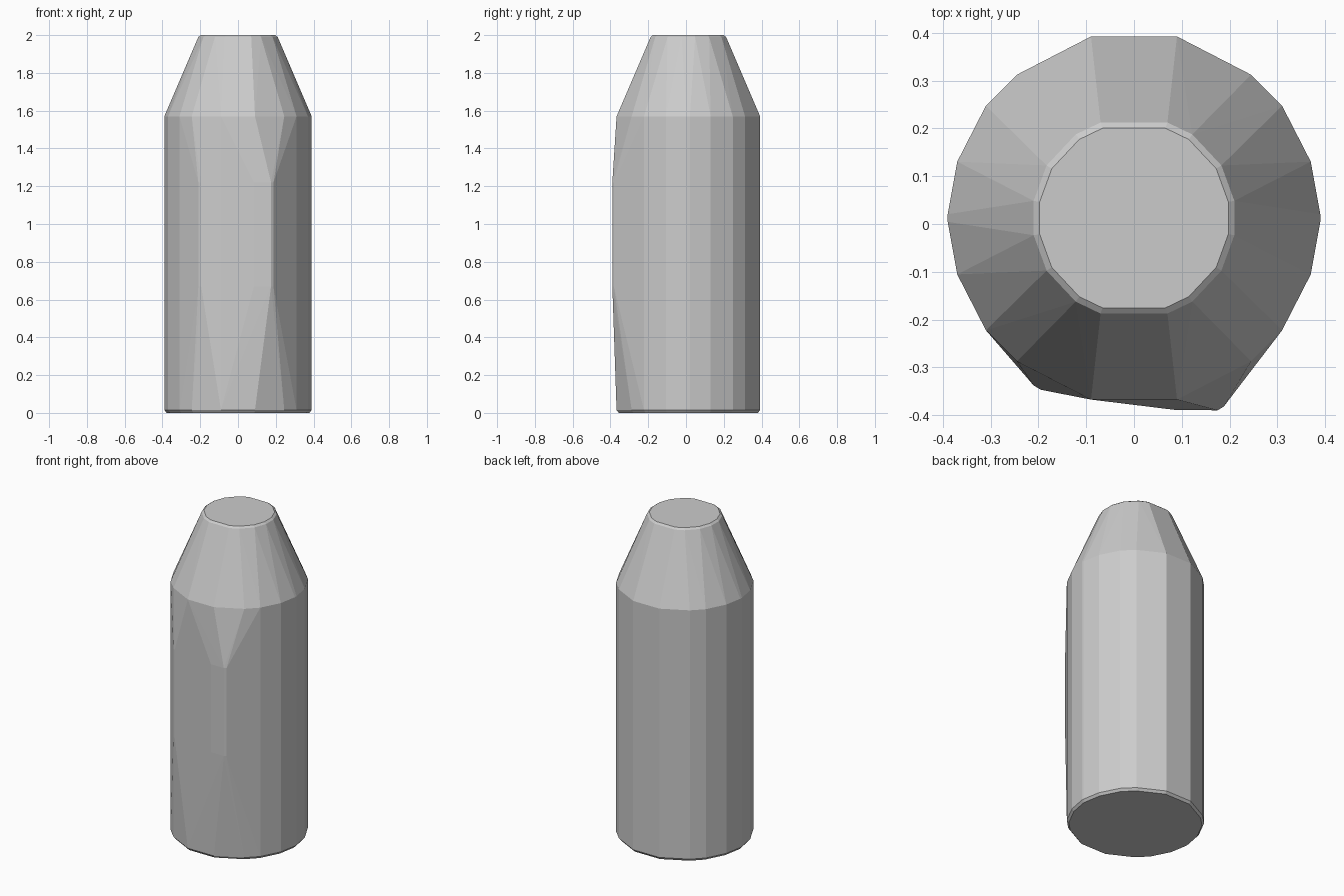
import bpy, bmesh

if "Cube" in bpy.data.objects:
    bpy.data.objects.remove(bpy.data.objects["Cube"])

CY = 0.0125  # the round body sits slightly behind the origin


def ring(quarter, z, scale=1.0):
    """Mirror a quarter outline into a full ring of points."""
    return [(sx * x * scale, CY + sy * y * scale, z)
            for x, y in quarter for sx in (1, -1) for sy in (1, -1)]


# quarter outlines of the body and the narrow top
body = [(0.09, 0.38), (0.245, 0.30), (0.31, 0.235), (0.37, 0.118), (0.39, 0.008)]
neck = [(0.07, 0.20), (0.122, 0.175), (0.183, 0.11), (0.21, 0.036)]

# bottom chamfer, straight wall, shoulder, top chamfer
points = ring(body, 0.0, 0.97) + ring(body, 0.015) + ring(body, 1.57)
points += ring(neck, 1.99) + ring(neck, 2.0, 0.94)

# uneven raised panel on the front
for z in (0.67, 1.22):
    points += [(0.085, -0.389, z), (0.175, -0.39, z), (0.188, -0.382, z),
               (-0.195, -0.347, z), (-0.21, -0.338, z)]

# faceted shell around all the outlines
bm = bmesh.new()
for p in points:
    bm.verts.new(p)
bmesh.ops.remove_doubles(bm, verts=bm.verts[:], dist=0.0005)
hull = bmesh.ops.convex_hull(bm, input=bm.verts[:])
unused = [v for v in bm.verts if not v.link_faces]
bmesh.ops.delete(bm, geom=unused, context='VERTS')
bmesh.ops.dissolve_limit(bm, angle_limit=0.01, verts=bm.verts[:], edges=bm.edges[:])
bmesh.ops.recalc_face_normals(bm, faces=bm.faces[:])
mesh = bpy.data.meshes.new("bottle_body")
bm.to_mesh(mesh)
bm.free()
bottle = bpy.data.objects.new("bottle_body", mesh)
bpy.context.collection.objects.link(bottle)
